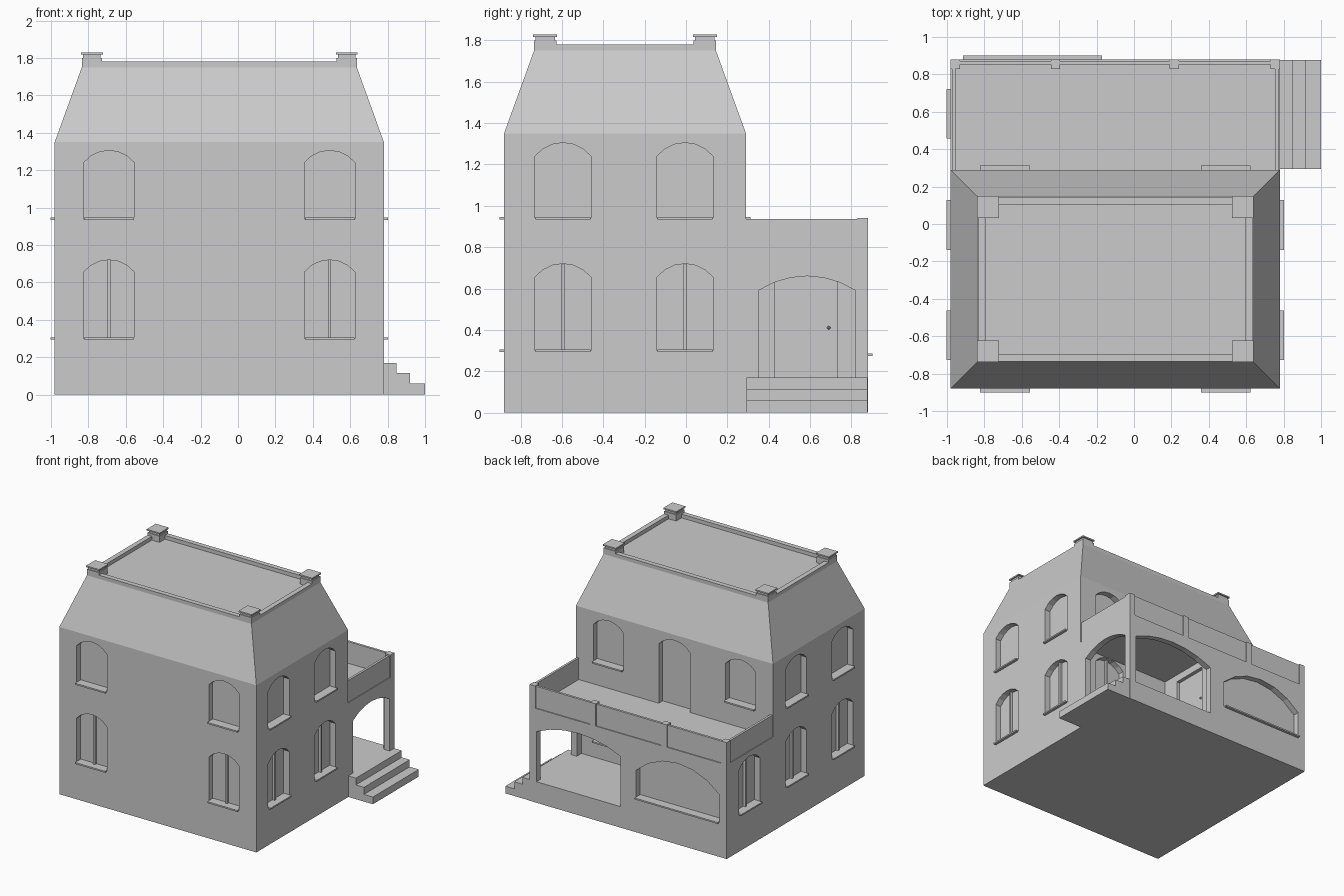
import bpy, bmesh, math
from mathutils import Vector

if "Cube" in bpy.data.objects:
    bpy.data.objects.remove(bpy.data.objects["Cube"])

X0, X1, Y0, Y1, Y2 = -0.98, 0.78, -0.88, 0.29, 0.88   # house and annex limits
DECK = 0.76

grey = bpy.data.materials.new("plain_grey")
grey.diffuse_color = (0.6, 0.6, 0.6, 1)
grey.use_nodes = True
grey.node_tree.nodes["Principled BSDF"].inputs["Base Color"].default_value = grey.diffuse_color

# Wall frames: (position along wall, distance outward, height) -> world
front = lambda u, d, z: (u, Y0 - d, z)
back = lambda u, d, z: (u, Y1 + d, z)
right = lambda u, d, z: (X1 + d, u, z)
left = lambda u, d, z: (X0 - d, u, z)
annex_back = lambda u, d, z: (u, Y2 + d, z)


def prism(bm, frame, outline, d0, d1):
    """Extrude an upright outline from depth d0 to d1 on a wall."""
    a = [bm.verts.new(frame(u, d0, z)) for u, z in outline]
    b = [bm.verts.new(frame(u, d1, z)) for u, z in outline]
    bm.faces.new(a)
    bm.faces.new(b[::-1])
    for i in range(len(a)):
        j = (i + 1) % len(a)
        bm.faces.new((a[j], a[i], b[i], b[j]))


def box(bm, x0, x1, y0, y1, z0, z1):
    prism(bm, lambda u, d, z: (u, d, z),
          [(x0, z0), (x1, z0), (x1, z1), (x0, z1)], y0, y1)


def arch(u0, u1, z0, spring, top, n=6):
    """Outline of an opening with a segmental arch."""
    h, s, c = (u1 - u0) / 2, top - spring, (u0 + u1) / 2
    r = (h * h + s * s) / (2 * s)
    t = math.asin(h / r)
    pts = [(u0, z0), (u1, z0)]
    for i in range(n + 1):
        a = t - 2 * t * i / n
        pts.append((c + r * math.sin(a), top - r + r * math.cos(a)))
    return pts


def finish(name, bm):
    bmesh.ops.recalc_face_normals(bm, faces=bm.faces)
    me = bpy.data.meshes.new(name)
    bm.to_mesh(me)
    bm.free()
    me.materials.append(grey)
    ob = bpy.data.objects.new(name, me)
    bpy.context.collection.objects.link(ob)
    return ob


def cut(target, bm):
    """Subtract the cutter geometry from the target and apply it."""
    cutter = finish("cutter", bm)
    cutter.hide_render = True
    mod = target.modifiers.new("openings", 'BOOLEAN')
    mod.operation, mod.solver, mod.object = 'DIFFERENCE', 'EXACT', cutter
    bpy.context.view_layer.update()
    dg = bpy.context.evaluated_depsgraph_get()
    me = bpy.data.meshes.new_from_object(target.evaluated_get(dg))
    target.modifiers.clear()
    target.data = me
    bpy.data.objects.remove(cutter)


house_cut, annex_cut = bmesh.new(), bmesh.new()
sills, mullions = bmesh.new(), bmesh.new()


def sill(frame, u0, u1, z):
    prism(sills, frame, [(u0, z - .006), (u1, z - .006), (u1, z + .006), (u0, z + .006)], -.05, .022)


def window(cutter, frame, c, upper):
    z0, spring, top = (.94, 1.24, 1.305) if upper else (.30, .655, .72)
    prism(cutter, frame, arch(c - .135, c + .135, z0, spring, top), -.05, .05)
    sill(frame, c - .133, c + .133, z0)
    if not upper:
        prism(mullions, frame, [(c - .008, z0), (c + .008, z0), (c + .008, top - .001), (c - .008, top - .001)], -.055, -.03)


# Windows: front, both sides, back
for upper in (False, True):
    for c in (-.69, .49):
        window(house_cut, front, c, upper)
    for c in (-.595, -.005):
        window(house_cut, right, c, upper)
        window(house_cut, left, c, upper)
for c, upper in ((-.69, True), (.49, True), (.49, False)):
    window(house_cut, back, c, upper)
window(annex_cut, left, .59, False)

# Balcony door on the upper back wall
prism(house_cut, back, arch(-.24, .04, DECK, 1.24, 1.305), -.05, .05)

# Main house block
bm = bmesh.new()
box(bm, X0, X1, Y0, Y1, 0, 1.35)
cut(finish("house_walls", bm), house_cut)

# Annex with hollow porch, arches, wide window and porch door recess
bm = bmesh.new()
box(bm, X0, X1, Y1, Y2, 0, DECK)
annex = finish("annex_and_porch", bm)
bm = bmesh.new()
box(bm, -.07, .73, .2, .83, .17, .72)
cut(annex, bm)
prism(annex_cut, right, arch(.35, .82, .17, .59, .66), -.055, .05)
prism(annex_cut, annex_back, arch(-.03, .72, .17, .575, .66), -.055, .05)
prism(annex_cut, annex_back, arch(-.915, -.17, .28, .5, .655), -.05, .05)
box(annex_cut, -.10, -.06, .43, .73, .17, .66)
cut(annex, annex_cut)
sill(annex_back, -.913, -.172, .28)

finish("window_sills", sills)
finish("window_mullions", mullions)

# Door knob
bm = bmesh.new()
bmesh.ops.create_icosphere(bm, subdivisions=1, radius=.009)
bmesh.ops.translate(bm, verts=bm.verts, vec=Vector((-.092, .69, .41)))
finish("door_knob", bm)

# Mansard roof
bm = bmesh.new()
RX0, RX1, RY0, RY1 = -.835, .635, -.735, .145
low = [bm.verts.new((x, y, 1.35)) for x, y in ((X0, Y0), (X1, Y0), (X1, Y1), (X0, Y1))]
high = [bm.verts.new((x, y, 1.75)) for x, y in ((RX0, RY0), (RX1, RY0), (RX1, RY1), (RX0, RY1))]
bm.faces.new(low)
bm.faces.new(high)
for i in range(4):
    j = (i + 1) % 4
    bm.faces.new((low[i], low[j], high[j], high[i]))
finish("mansard_roof", bm)

# Roof parapet and corner piers with caps
bm = bmesh.new()
for y in (RY0, RY1 - .04):
    box(bm, RX0 + .1, RX1 - .1, y, y + .04, 1.75, 1.78)
for x in (RX0, RX1 - .04):
    box(bm, x, x + .04, RY0 + .1, RY1 - .1, 1.75, 1.78)
finish("roof_parapet", bm)
bm = bmesh.new()
for cx in (RX0 + .054, RX1 - .054):
    for cy in (RY0 + .054, RY1 - .054):
        for h, z0, z1 in ((.054, 1.75, 1.80), (.047, 1.80, 1.817), (.058, 1.817, 1.828)):
            box(bm, cx - h, cx + h, cy - h, cy + h, z0, z1)
finish("roof_corner_piers", bm)

# Balcony rail walls and posts
bm = bmesh.new()
box(bm, X0 + .006, X1 - .006, .853, .872, DECK, .935)
for x in (X0 + .006, X1 - .025):
    box(bm, x, x + .019, Y1, .853, DECK, .935)
finish("balcony_rail", bm)
bm = bmesh.new()
for x in (-.955, -.42, .215, .755):
    box(bm, x - .025, x + .025, .83, Y2, DECK, .94)
finish("balcony_posts", bm)

# Porch steps
bm = bmesh.new()
prism(bm, lambda u, d, z: (u, d, z),
      [(X1, 0), (1, 0), (1, .058), (.92, .058), (.92, .115), (.848, .115), (.848, .17), (X1, .17)], Y1 + .003, Y2 - .003)
finish("porch_steps", bm)
